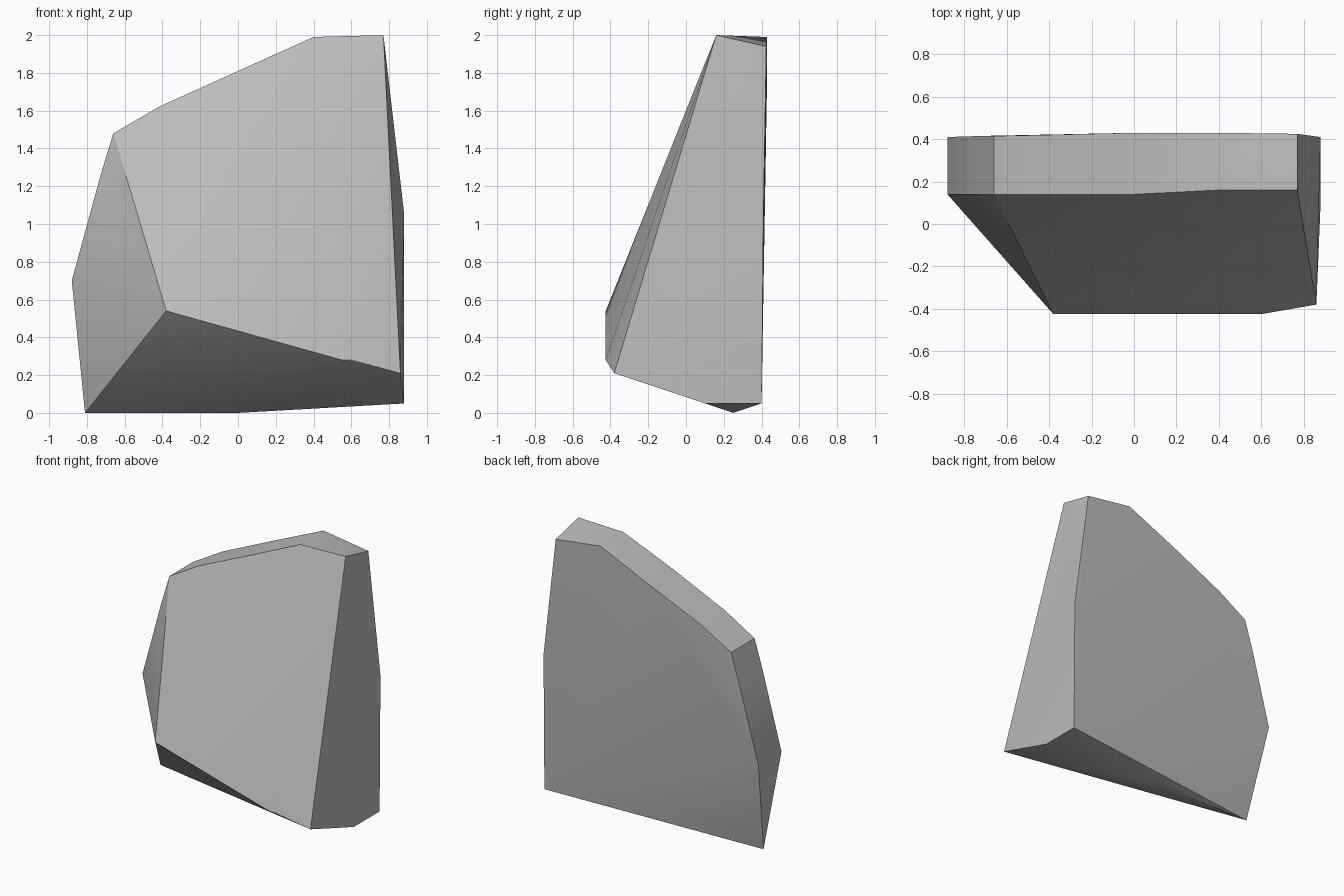
import bpy, bmesh, math

cube = bpy.data.objects.get("Cube")
if cube:
    bpy.data.objects.remove(cube, do_unlink=True)

# One plain stone colour
stone = bpy.data.materials.new("grey_stone")
stone.use_nodes = True
grey = (0.5, 0.5, 0.5, 1.0)
stone.diffuse_color = grey
stone.node_tree.nodes["Principled BSDF"].inputs["Base Color"].default_value = grey

# Upper rim of the slab: x, z, front y, back y
rim = [(-0.88, 0.70, 0.14, 0.41), (-0.73, 1.25, 0.14, 0.415),
       (-0.66, 1.48, 0.14, 0.415), (-0.42, 1.62, 0.14, 0.42),
       (0.0, 1.81, 0.14, 0.43), (0.40, 1.99, 0.16, 0.43)]
points = [(x, y, z) for x, z, front, back in rim for y in (front, back)]

# Sloping peak corner, right-hand edge, front bulge and base
points += [(0.77, 0.16, 2.0), (0.77, 0.425, 1.94)]
points += [(0.88, 0.41, 1.05), (0.88, 0.40, 0.05), (0.88, 0.10, 0.05)]
points += [(-0.38, -0.425, 0.54), (0.55, -0.425, 0.28), (0.60, -0.425, 0.28), (0.86, -0.38, 0.21)]
points += [(-0.81, 0.25, 0.0), (0.0, 0.25, 0.0)]

# Wrap the corners in a convex faceted skin
bm = bmesh.new()
for p in points:
    bm.verts.new(p)
bmesh.ops.convex_hull(bm, input=bm.verts[:])
bmesh.ops.delete(bm, geom=[v for v in bm.verts if not v.link_faces], context='VERTS')
bmesh.ops.recalc_face_normals(bm, faces=bm.faces[:])

mesh = bpy.data.meshes.new("rock")
bm.to_mesh(mesh)
bm.free()
mesh.materials.append(stone)
rock = bpy.data.objects.new("rock", mesh)
bpy.context.collection.objects.link(rock)

# Soft shading across shallow facets, crisp main edges
bpy.ops.object.select_all(action='DESELECT')
rock.select_set(True)
bpy.context.view_layer.objects.active = rock
bpy.ops.object.shade_smooth_by_angle(angle=math.radians(30))
